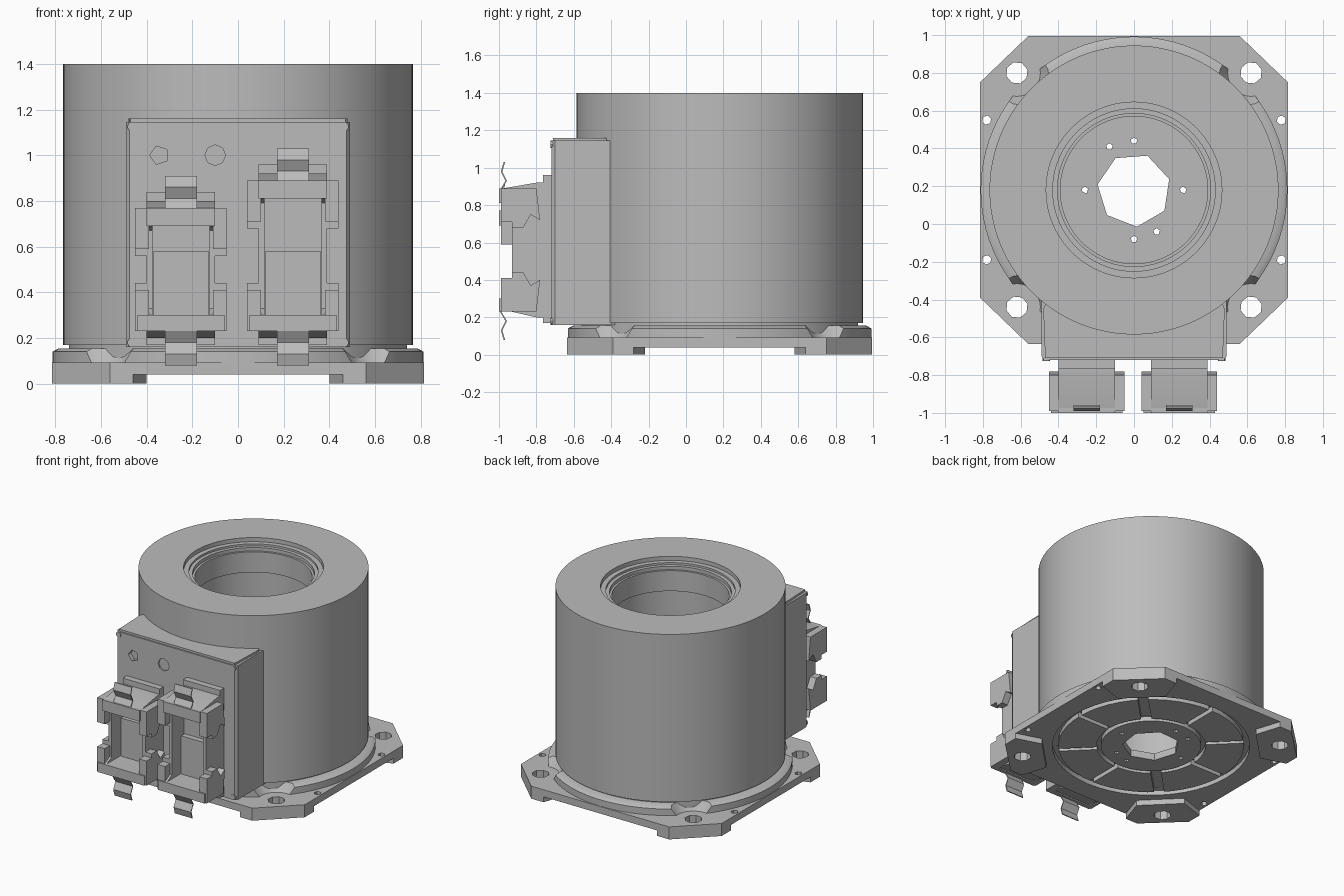
import bpy, bmesh
from math import cos, sin, pi, radians
from mathutils import Matrix

if "Cube" in bpy.data.objects:
    bpy.data.objects.remove(bpy.data.objects["Cube"], do_unlink=True)

CY = 0.18  # y of the housing axis

grey = bpy.data.materials.new("metal grey")
grey.use_nodes = True
grey.diffuse_color = (0.5, 0.5, 0.5, 1)
grey.node_tree.nodes["Principled BSDF"].inputs["Base Color"].default_value = (0.5, 0.5, 0.5, 1)


def finish(name, bm):
    bmesh.ops.recalc_face_normals(bm, faces=bm.faces)
    mesh = bpy.data.meshes.new(name)
    bm.to_mesh(mesh)
    bm.free()
    mesh.materials.append(grey)
    obj = bpy.data.objects.new(name, mesh)
    bpy.context.collection.objects.link(obj)
    return obj


def prism(name, points, lo, hi, axis="z"):
    """Extrude a closed outline along an axis; outlines are xy, xz or yz pairs."""
    place = {"z": lambda a, b, d: (a, b, d),
             "y": lambda a, b, d: (a, d, b),
             "x": lambda a, b, d: (d, a, b)}[axis]
    bm = bmesh.new()
    low = [bm.verts.new(place(a, b, lo)) for a, b in points]
    top = [bm.verts.new(place(a, b, hi)) for a, b in points]
    bm.faces.new(low)
    bm.faces.new(top)
    n = len(points)
    for i in range(n):
        j = (i + 1) % n
        bm.faces.new((low[i], low[j], top[j], top[i]))
    return finish(name, bm)


def box(name, x0, x1, y0, y1, z0, z1):
    return prism(name, [(x0, y0), (x1, y0), (x1, y1), (x0, y1)], z0, z1)


def ngon(cx, cy, r, n, turn=0):
    return [(cx + r * cos(turn + 2 * pi * i / n), cy + r * sin(turn + 2 * pi * i / n))
            for i in range(n)]


def lathe(name, profile, n=96):
    """Revolve a closed (radius, z) loop round the housing axis."""
    bm = bmesh.new()
    rings = [[bm.verts.new((r * cos(2 * pi * i / n), CY + r * sin(2 * pi * i / n), z))
              for r, z in profile] for i in range(n)]
    m = len(profile)
    for i in range(n):
        a, b = rings[i], rings[(i + 1) % n]
        for k in range(m):
            q = (k + 1) % m
            bm.faces.new((a[k], b[k], b[q], a[q]))
    return finish(name, bm)


def cut(obj, cutters):
    for c in cutters:
        mod = obj.modifiers.new("cut", "BOOLEAN")
        mod.operation = "DIFFERENCE"
        mod.solver = "EXACT"
        mod.object = c
    graph = bpy.context.evaluated_depsgraph_get()
    mesh = bpy.data.meshes.new_from_object(obj.evaluated_get(graph))
    obj.modifiers.clear()
    obj.data = mesh
    for c in cutters:
        bpy.data.objects.remove(c, do_unlink=True)


def drill(x, y, r, n):
    return prism("drill", ngon(x, y, r, n, 0.3), -0.1, 0.3)


def flared_notch(x, y):
    """Cone cutter that widens upwards."""
    bm = bmesh.new()
    bmesh.ops.create_cone(bm, cap_ends=True, segments=24, radius1=0.11, radius2=0.19, depth=0.12,
                          matrix=Matrix.Translation((x, y, 0.13)))
    return finish("notch", bm)


HOLES = [(sx * 0.62, CY + sy * 0.62) for sx in (1, -1) for sy in (1, -1)]

# Hollow round housing with stepped bore
lathe("housing", [(0.40, 0.09), (0.74, 0.09), (0.74, 0.17), (0.765, 0.17), (0.765, 1.4),
                  (0.465, 1.4), (0.465, 1.37), (0.43, 1.37), (0.43, 1.33), (0.39, 1.33),
                  (0.39, 1.18), (0.40, 1.18)])
lathe("bore_retaining_ring", [(0.405, 1.33), (0.43, 1.33), (0.43, 1.355), (0.405, 1.355)])

# Collar between flange and housing, notched around the mounting holes
collar = lathe("collar", [(0.72, 0.08), (0.812, 0.08), (0.812, 0.14), (0.785, 0.155),
                          (0.72, 0.155)])
cut(collar, [flared_notch(x, y) for x, y in HOLES])

# Thin flange plate with chamfered corners, mounting holes and grooved underside
outline = [(x, y + CY) for x, y in
           [(0.815, -0.57), (0.815, 0.57), (0.56, 0.815), (-0.56, 0.815), (-0.815, 0.57),
            (-0.815, -0.57), (-0.56, -0.815), (0.56, -0.815)]]
flange = prism("flange", outline, 0.04, 0.092)
grooves = []
for i in range(8):
    w = 0.035 if i % 4 == 1 else 0.016
    g = box("groove", 0.36, 0.64, -w, w, 0, 0.08)
    g.data.transform(Matrix.Translation((0, CY, 0)) @ Matrix.Rotation(i * pi / 4, 4, "Z"))
    grooves.append(g)
for r0, r1 in ((0.63, 0.67), (0.34, 0.37)):
    grooves.append(lathe("ring_groove", [(r0, 0), (r1, 0), (r1, 0.075), (r0, 0.075)], 48))
floor_holes = [(0.26, 0.18), (-0.26, 0.18), (0, 0.44), (0, -0.08), (-0.13, 0.41), (0.12, -0.04)]
cut(flange, grooves + [drill(0, CY, 0.195, 7)]
    + [drill(x, y, 0.058, 8) for x, y in HOLES]
    + [drill(sx * 0.78, CY + dy, 0.025, 6) for sx in (1, -1) for dy in (0.37, -0.37)]
    + [drill(x, y, 0.018, 5) for x, y in floor_holes])

# Corner feet under the flange
foot = [(0.815, 0.46), (0.815, 0.57), (0.56, 0.815), (0.46, 0.815), (0.40, 0.63), (0.63, 0.40)]
for x, y in HOLES:
    sx, sy = (1 if x > 0 else -1), (1 if y > CY else -1)
    pad = prism("corner_foot", [(sx * a, CY + sy * b) for a, b in foot], 0, 0.041)
    cut(pad, [drill(x, y, 0.058, 8)])

# Terminal box on the front, with lid lip, corner screws and indicator recesses
terminal = prism("terminal_box", [(-0.49, -0.38), (-0.49, -0.70), (-0.475, -0.72),
                                  (0.475, -0.72), (0.49, -0.70), (0.49, -0.38)], 0.16, 1.145)
cut(terminal, [prism("recess", ngon(-0.345, 1.0, 0.042, 5, pi), -0.8, -0.69, "y"),
               prism("recess", ngon(-0.1, 1.0, 0.045, 8), -0.8, -0.71, "y")])
prism("terminal_box_lid", [(-0.45, -0.38), (-0.48, -0.45), (-0.47, -0.71), (0.47, -0.71),
                           (0.48, -0.45), (0.45, -0.38)], 1.14, 1.16)
for x in (-0.465, 0.465):
    for z in (0.18, 1.125):
        prism("box_screw", ngon(x, z, 0.02, 8), -0.724, -0.71, "y")


def connector(side, cx, top):
    x0, x1 = cx - 0.15, cx + 0.15
    # Backing block against the terminal box
    box(side + "_connector_base", x0, x1, -0.765, -0.715, 0.17, top + 0.07)
    # Open shroud with projecting upper and lower jaws
    shroud = prism(side + "_connector_shroud",
                   [(-0.76, 0.20), (-0.80, 0.20), (-0.975, 0.24), (-0.985, 0.30), (-0.93, 0.33),
                    (-0.93, top - 0.10), (-0.985, top - 0.08), (-0.975, top),
                    (-0.80, top + 0.03), (-0.76, top + 0.03)], x0, x1, "x")
    cut(shroud, [box("cavity", x0 + 0.025, x1 - 0.025, -1.1, -0.79, 0.30, top - 0.07)])
    box(side + "_connector_insert", cx - 0.12, cx + 0.12, -0.83, -0.78, 0.29, 0.58)
    # Hooked ears on both sides, upper ones mirrored from the lower ones
    ear = [(-0.99, 0), (-0.80, 0), (-0.78, 0.17), (-0.83, 0.14), (-0.87, 0.21),
           (-0.93, 0.21), (-0.93, 0.18), (-0.99, 0.18)]
    for sx in (-1, 1):
        inner, outer = cx + sx * 0.14, cx + sx * 0.2
        for label, base, s in (("lower", 0.23, 1), ("upper", top, -1)):
            prism(side + "_" + label + "_ear", [(y, base + s * z) for y, z in ear],
                  inner, outer, "x")
    # Front lips of the jaws
    box(side + "_lower_lip", cx - 0.19, cx + 0.19, -1.0, -0.97, 0.23, 0.30)
    box(side + "_upper_lip", x0, x1, -1.0, -0.97, top - 0.08, top)
    # Bent latch springs
    bend = [(-0.975, 0.10), (-0.995, 0.05), (-0.965, 0), (-0.99, -0.05), (-0.975, -0.10)]
    for label, base, s in (("lower", 0.18, 1), ("upper", top + 0.04, -1)):
        path = [(y, base + s * z) for y, z in bend]
        back = [(y + 0.008, z) for y, z in reversed(path)]
        prism(side + "_" + label + "_latch", path + back, cx - 0.07, cx + 0.07, "x")


connector("right", -0.25, 0.77)
connector("left", 0.24, 0.89)

# Smooth curved walls while keeping hard edges crisp
bpy.ops.object.select_all(action="DESELECT")
for obj in bpy.context.collection.objects:
    if obj.type == "MESH" and grey.name in obj.data.materials:
        obj.select_set(True)
        bpy.context.view_layer.objects.active = obj
bpy.ops.object.shade_smooth_by_angle(angle=radians(30))
